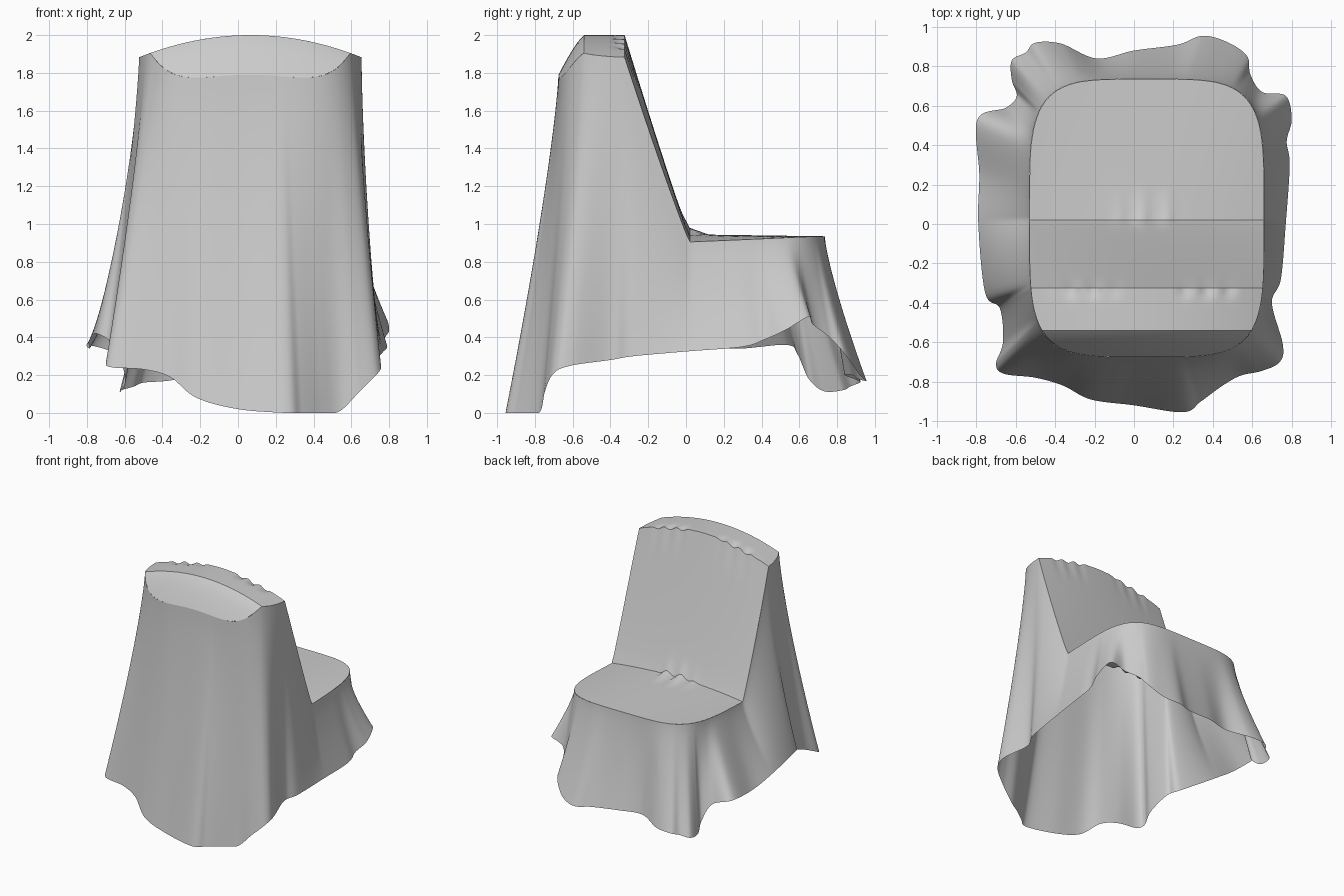
import bpy
from math import exp, sin, radians
from mathutils import Vector

if "Cube" in bpy.data.objects:
    bpy.data.objects.remove(bpy.data.objects["Cube"])

# Plan outline of the covered chair: a rounded square
CX, CY, A, B, N = 0.065, 0.03, 0.595, 0.705, 4.4
CREASE, TOP_FRONT, TOP_BACK = 0.02, -0.325, -0.54


def outline(x, y):
    """Point of the rounded square in the direction of (x, y)."""
    dx, dy = x - CX, y - CY
    r = (abs(dx / A) ** N + abs(dy / B) ** N) ** (-1 / N)
    return CX + dx * r, CY + dy * r


def height(x, y):
    """Height of the cloth lying on seat, backrest and top rail."""
    u = (x - CX) / A
    crown = 2.0 - 0.12 * u * u
    low = 0.945 - 0.04 * u * u
    if y >= CREASE:
        v = (y - CREASE) / (CY + B - CREASE)
        z = low + (0.935 - low) * v
    elif y >= TOP_FRONT:
        v = (CREASE - y) / (CREASE - TOP_FRONT)
        z = low + (crown - low) * v ** 1.07
    elif y >= TOP_BACK:
        z = crown
    else:
        s = min(1, (TOP_BACK - y) / (B - CY + TOP_BACK))
        z = crown - 0.21 * s ** 1.25
    # small gathers at the seat crease and the top rail
    g = exp(-((x - 0.07) / 0.16) ** 4) * exp(-((y - CREASE) / 0.03) ** 2)
    z += 0.018 * g * (1 + sin(x * 48))
    g = exp(-((abs(x - CX) - 0.3) / 0.16) ** 4) * exp(-((y - TOP_FRONT) / 0.04) ** 2)
    return z - 0.012 * g * (1 + sin(x * 55))


def make(name, rows, closed):
    """Skin a list of equal-length point rows with quads."""
    n = len(rows[0])
    verts = [p for row in rows for p in row]
    last = n if closed else n - 1
    faces = [(i * n + j, i * n + (j + 1) % n, (i + 1) * n + (j + 1) % n, (i + 1) * n + j)
             for i in range(len(rows) - 1) for j in range(last)]
    mesh = bpy.data.meshes.new(name)
    mesh.from_pydata(verts, [], faces)
    mesh.shade_smooth()
    mesh.set_sharp_from_angle(angle=radians(35))
    obj = bpy.data.objects.new(name, mesh)
    bpy.context.collection.objects.link(obj)
    return obj


# Cover lying on the chair: rows from back to front, aligned with the creases
y_back, y_front = CY - B, CY + B
ys = [y_back + (TOP_BACK - y_back) * (i / 12) ** 3 for i in range(12)]
for a, b, k in ((TOP_BACK, TOP_FRONT, 10), (TOP_FRONT, CREASE, 20)):
    ys += [a + (b - a) * i / k for i in range(k)]
ys += [y_front - (y_front - CREASE) * (1 - i / 20) ** 3 for i in range(21)]
cover = []
for y in ys:
    w = A * max(0, 1 - abs((y - CY) / B) ** N) ** (1 / N)
    cover.append([(x, y, height(x, y)) for x in (CX + w * (j / 30 - 1) for j in range(61))])
make("seat_and_back_cover", cover, False)

# Hem of the hanging cloth, counter-clockwise from the back left corner
hem = [Vector(p) for p in (
    (-.66, -.76, .24), (-.5, -.78, .23), (-.36, -.82, .19), (-.22, -.89, .08),
    (0, -.92, .02), (.25, -.955, 0), (.34, -.9, 0), (.45, -.82, 0),
    (.54, -.77, .01), (.65, -.745, .12), (.74, -.7, .21), (.755, -.61, .25),
    (.7, -.4, .28), (.745, -.28, .3), (.77, 0, .325), (.79, .3, .35),
    (.775, .42, .39), (.8, .53, .44), (.77, .65, .51), (.65, .67, .47),
    (.59, .76, .4), (.575, .85, .3), (.48, .92, .2), (.35, .955, .17),
    (.22, .91, .18), (0, .88, .2), (-.19, .84, .2), (-.37, .915, .17),
    (-.5, .92, .16), (-.55, .87, .14), (-.62, .83, .12), (-.62, .73, .115),
    (-.595, .65, .18), (-.65, .59, .31), (-.795, .53, .36), (-.785, .25, .34),
    (-.79, 0, .38), (-.755, -.35, .42), (-.68, -.43, .38), (-.665, -.6, .31),
    (-.7, -.71, .26))]


def spline(pts, per):
    """Closed smooth curve through the points."""
    out, n = [], len(pts)
    for i in range(n):
        p0, p1, p2, p3 = (pts[(i + k) % n] for k in (-1, 0, 1, 2))
        for s in range(per):
            t = s / per
            out.append(p1 + 0.5 * t * (p2 - p0 + t * (2 * p0 - 5 * p1 + 4 * p2 - p3
                                                      + t * (3 * (p1 - p2) + p3 - p0))))
    return out


# Hanging skirt: lofted from the chair outline down to the hem, flaring outward
bottom = spline(hem, 14)
top = []
for p in bottom:
    x, y = outline(p.x, p.y)
    top.append(Vector((x, y, height(x, y))))
ROWS = 26
skirt = []
for i in range(ROWS + 1):
    t = i / ROWS
    f = t ** 1.25
    skirt.append([(a.x + (b.x - a.x) * f, a.y + (b.y - a.y) * f, max(0, a.z + (b.z - a.z) * t))
                  for a, b in zip(top, bottom)])
skirt.reverse()
make("hanging_skirt", skirt, True)
